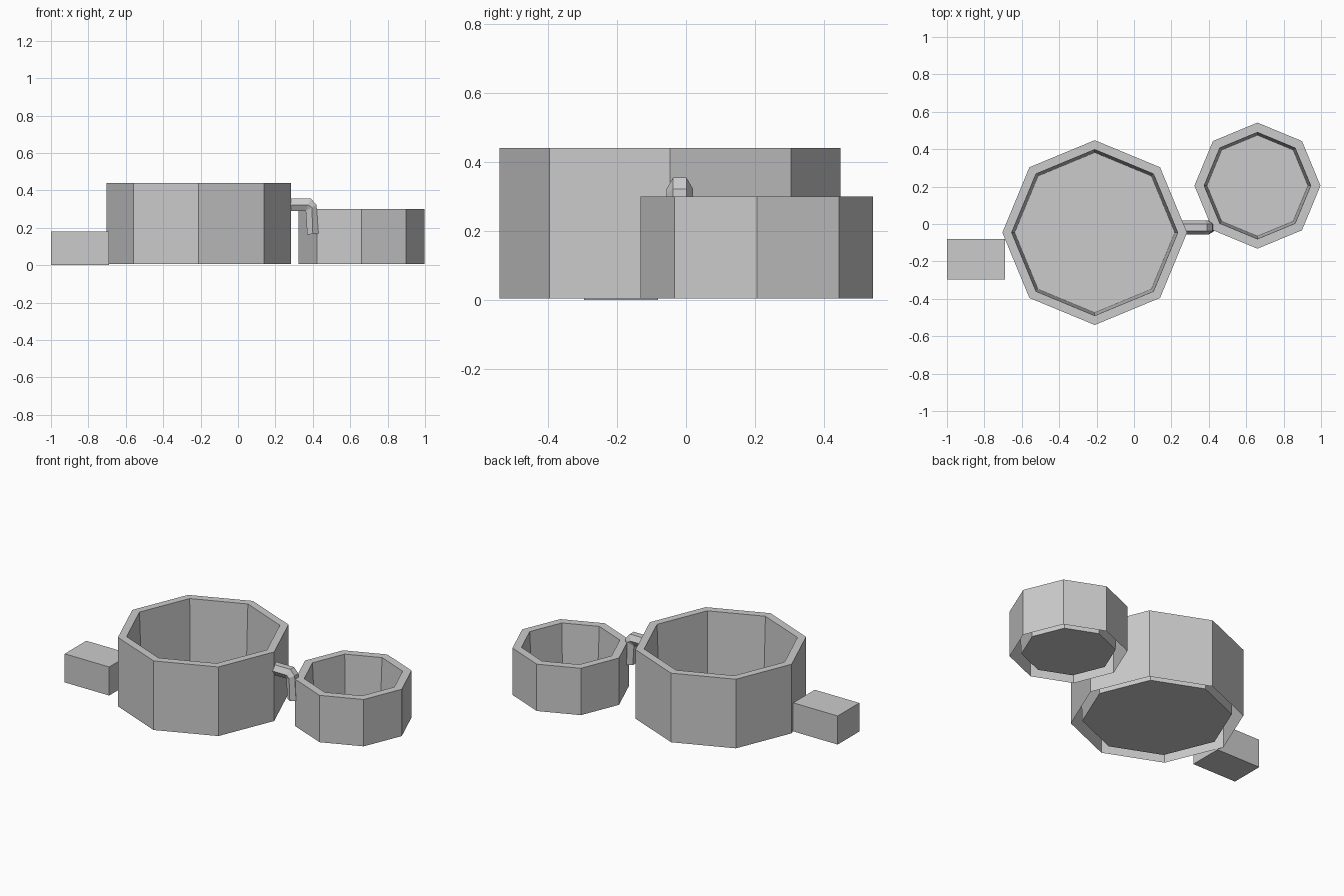
import bpy
from math import cos, sin, pi

cube = bpy.data.objects.get("Cube")
if cube:
    bpy.data.objects.remove(cube, do_unlink=True)

grey = bpy.data.materials.new("plain_grey")
grey.use_nodes = True
colour = (0.6, 0.6, 0.6, 1)
grey.diffuse_color = colour
grey.node_tree.nodes["Principled BSDF"].inputs["Base Color"].default_value = colour


def loft(name, rings, cap_start, cap_end):
    """Skin rings of equal point count, with optional end caps."""
    n = len(rings[0])
    verts = [p for ring in rings for p in ring]
    faces = []
    for r in range(len(rings) - 1):
        for i in range(n):
            j = (i + 1) % n
            faces.append((r * n + i, r * n + j, (r + 1) * n + j, (r + 1) * n + i))
    if cap_start:
        faces.append(tuple(reversed(range(n))))
    if cap_end:
        faces.append(tuple(range(len(verts) - n, len(verts))))
    mesh = bpy.data.meshes.new(name)
    mesh.from_pydata(verts, [], faces)
    mesh.materials.append(grey)
    obj = bpy.data.objects.new(name, mesh)
    bpy.context.collection.objects.link(obj)
    return obj


def octagon(x, y, radius, z):
    return [(x + radius * cos(i * pi / 4), y + radius * sin(i * pi / 4), z)
            for i in range(8)]


def tub(name, x, y, height, outer, inner, floor):
    # Outer wall, rim, tapered inner wall and floor; open between the walls below
    profile = [(outer, 0.005), (outer, height), (inner, height), (floor, 0.018)]
    loft(name, [octagon(x, y, r, z) for r, z in profile], False, True)


tub("large_tub", -0.21, -0.046, 0.44, 0.494, 0.444, 0.428)
tub("small_tub", 0.66, 0.205, 0.30, 0.337, 0.285, 0.27)

# Step block beside the large tub
bpy.ops.mesh.primitive_cube_add(size=1, location=(-0.845, -0.188, 0.09))
step = bpy.context.object
step.name = "step_block"
step.scale = (0.31, 0.215, 0.18)
step.data.materials.append(grey)


# Six-sided spout: each section gives its outer, middle and inner (x, z)
def spout_ring(outer, middle, inner):
    y, narrow, wide = -0.018, 0.019, 0.038
    points = [(outer, -narrow), (outer, narrow), (middle, wide),
              (inner, narrow), (inner, -narrow), (middle, -wide)]
    return [(p[0], y + w, p[1]) for p, w in points]


sections = [
    ((0.25, 0.355), (0.25, 0.322), (0.25, 0.29)),
    ((0.39, 0.355), (0.375, 0.322), (0.362, 0.29)),
    ((0.42, 0.322), (0.395, 0.308), (0.362, 0.288)),
    ((0.43, 0.168), (0.40, 0.166), (0.37, 0.164)),
]
loft("spout", [spout_ring(*s) for s in sections], True, True)

# Consistent outward normals on the spout
import bmesh
spout = bpy.data.objects["spout"]
bm = bmesh.new()
bm.from_mesh(spout.data)
bmesh.ops.recalc_face_normals(bm, faces=bm.faces)
bm.to_mesh(spout.data)
bm.free()
